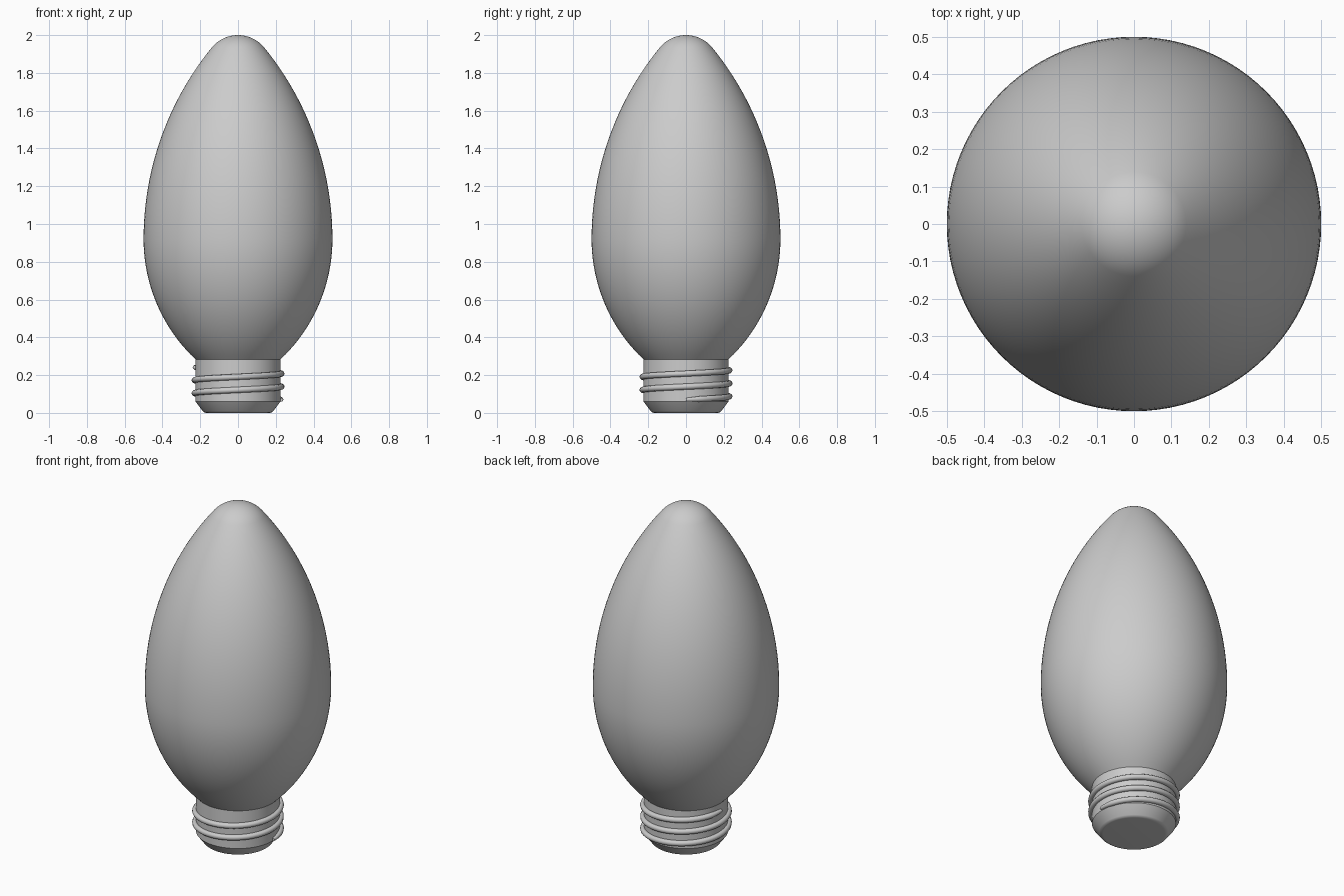
import bpy
import bmesh
from math import sin, cos, pi, radians, asin, acos

cube = bpy.data.objects.get("Cube")
if cube:
    bpy.data.objects.remove(cube, do_unlink=True)

# Single flat material
grey = bpy.data.materials.new("plain grey")
grey.use_nodes = True
grey.diffuse_color = (0.6, 0.6, 0.6, 1)
grey.node_tree.nodes["Principled BSDF"].inputs["Base Color"].default_value = (0.6, 0.6, 0.6, 1)


def arc(cx, cz, radius, start, end, steps):
    """Profile points (r, z) along a circular arc, angles in radians."""
    angles = [start + (end - start) * i / steps for i in range(steps + 1)]
    return [(cx + radius * cos(a), cz + radius * sin(a)) for a in angles]


def finish(obj, angle=30):
    bpy.ops.object.select_all(action='DESELECT')
    obj.select_set(True)
    bpy.context.view_layer.objects.active = obj
    bpy.ops.object.shade_smooth_by_angle(angle=radians(angle))


def lathe(name, profile, steps=96):
    """Spin a profile of (r, z) points about the z axis."""
    bm = bmesh.new()
    verts = [bm.verts.new((r, 0, z)) for r, z in profile]
    edges = [bm.edges.new(pair) for pair in zip(verts, verts[1:])]
    bmesh.ops.spin(bm, geom=verts + edges, cent=(0, 0, 0), axis=(0, 0, 1),
                   angle=2 * pi, steps=steps, use_duplicate=False)
    bmesh.ops.remove_doubles(bm, verts=bm.verts, dist=0.0001)
    bmesh.ops.recalc_face_normals(bm, faces=bm.faces)
    mesh = bpy.data.meshes.new(name)
    bm.to_mesh(mesh)
    bm.free()
    mesh.materials.append(grey)
    obj = bpy.data.objects.new(name, mesh)
    bpy.context.collection.objects.link(obj)
    finish(obj)
    return obj


# Glass bulb: lower belly arc, long upper arc, rounded tip, all tangent
WIDEST, WAIST_Z, NECK = 0.5, 0.92, 0.225
LOWER, UPPER, TIP = 0.875, 1.6, 0.18
low_angle = -acos(1 - (WIDEST - NECK) / LOWER)
tip_angle = acos((UPPER - WIDEST) / (UPPER - TIP))
tip_z = WAIST_Z + (UPPER - TIP) * sin(tip_angle)
belly = arc(WIDEST - LOWER, WAIST_Z, LOWER, low_angle, 0, 20)
shoulder = arc(WIDEST - UPPER, WAIST_Z, UPPER, 0, tip_angle, 24)
tip = arc(0, tip_z, TIP, tip_angle, pi / 2, 12)
# Pin the apex to the full height
stretch = (2.0 - WAIST_Z) / (tip[-1][1] - WAIST_Z)
crown = [(r, WAIST_Z + (z - WAIST_Z) * stretch) for r, z in shoulder[1:] + tip[1:]]
lathe("glass_bulb", belly + crown)

# Screw base: straight collar, chamfer and softened bottom rim
neck_z = belly[0][1]
rim = arc(0.165, 0.03, 0.03, -pi / 2, -pi / 4, 5)
lathe("screw_base", [(0, 0)] + rim + [(NECK, 0.06), (NECK, neck_z)])

# Screw thread: right-handed helix of two and a half turns
TURNS, PER_TURN, PITCH = 2.5, 72, 0.069
count = int(TURNS * PER_TURN)
curve = bpy.data.curves.new("screw_thread", 'CURVE')
curve.dimensions = '3D'
curve.bevel_depth = 0.016
curve.bevel_resolution = 3
curve.use_fill_caps = True
spline = curve.splines.new('POLY')
spline.points.add(count)
for i, point in enumerate(spline.points):
    a = 2 * pi * i / PER_TURN
    point.co = (0.23 * cos(a), 0.23 * sin(a), 0.07 + PITCH * i / PER_TURN, 1)
    point.radius = min(1, 0.6 + 0.1 * min(i, count - i))
curve.materials.append(grey)
thread = bpy.data.objects.new("screw_thread", curve)
bpy.context.collection.objects.link(thread)
bpy.ops.object.select_all(action='DESELECT')
thread.select_set(True)
bpy.context.view_layer.objects.active = thread
bpy.ops.object.convert(target='MESH')
finish(bpy.context.view_layer.objects.active, 50)
